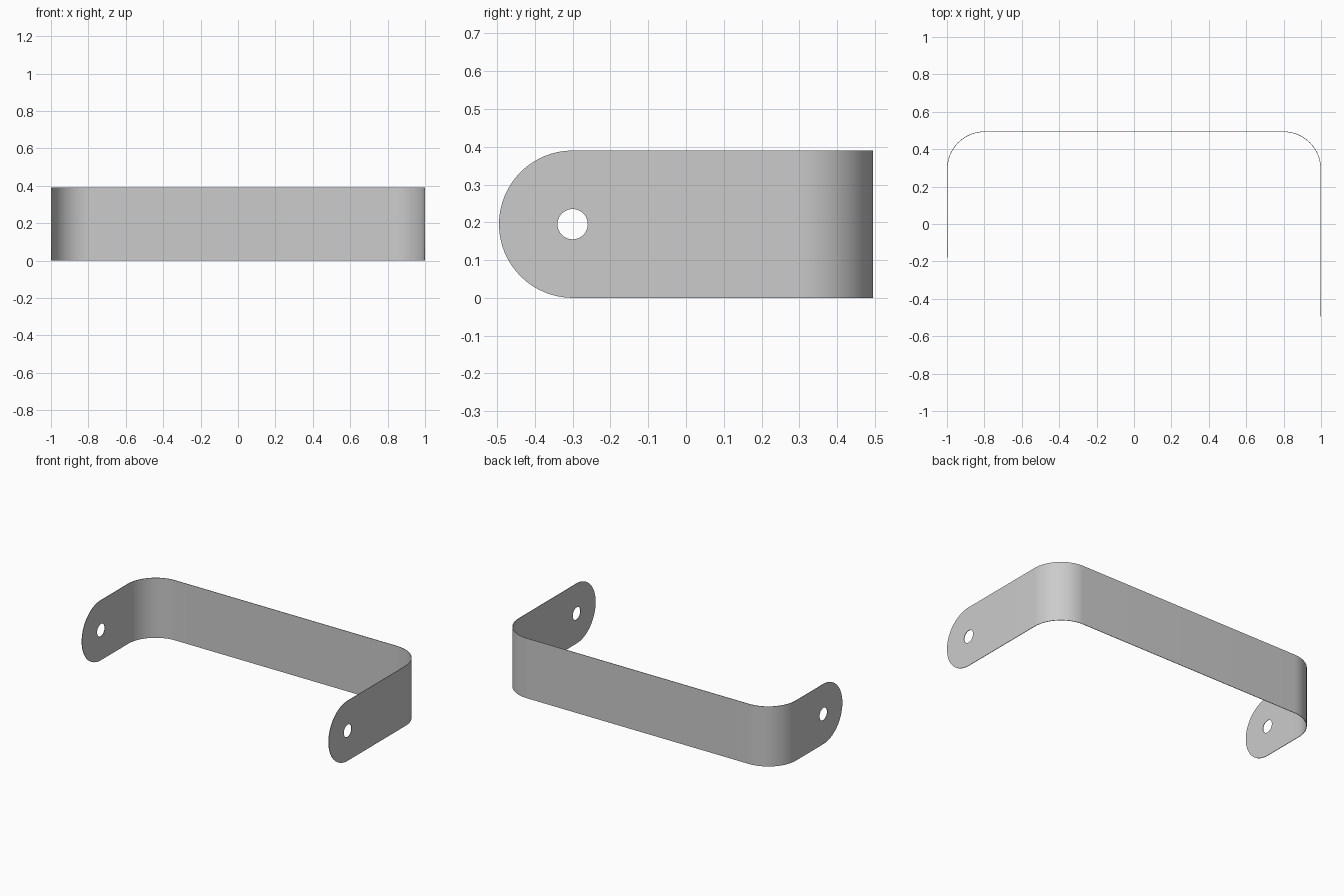
import bpy
import bmesh
from math import sin, cos, tan, pi, radians

cube = bpy.data.objects.get("Cube")
if cube:
    bpy.data.objects.remove(cube)

THICK = 0.003
R = 0.195                    # half the strap width, also the end radius
HOLE = 0.04
BEND = 0.2
X = 1 - THICK / 2            # middle of the sheet, side arms
Y = 0.495 - THICK / 2        # middle of the sheet, long span
STEPS = 64                   # segments around each hole

grey = bpy.data.materials.new("light grey metal")
grey.use_nodes = True
colour = (0.6, 0.6, 0.6, 1)
grey.diffuse_color = colour
grey.node_tree.nodes["Principled BSDF"].inputs["Base Color"].default_value = colour

bm = bmesh.new()


def end_plate(x, yc):
    """Rounded arm end with a screw hole, square towards the bend."""
    rings = []
    for i in range(STEPS):
        a = 2 * pi * i / STEPS
        c, s = cos(a), sin(a)
        reach = R if c < 0 else R / max(abs(c), abs(s))
        rings.append([bm.verts.new((x, yc + d * c, R + d * s)) for d in (HOLE, reach)])
    for (a, b), (c, d) in zip(rings, rings[1:] + rings[:1]):
        bm.faces.new((a, b, d, c))


def corner(side, n=20):
    """Points of a rounded corner, from the arm to the long span."""
    return [(side * (X - BEND + BEND * cos(t)), Y - BEND + BEND * sin(t))
            for t in (pi / 2 * i / n for i in range(n + 1))]


# Arm ends: the left arm is longer than the right one
left_hole, right_hole = -0.3, 0.015
end_plate(X, left_hole)
end_plate(-X, right_hole)

# Bent strap between the two ends
path = [(-X, right_hole + R)] + corner(-1) + corner(1)[::-1] + [(X, left_hole + R)]
quarter = STEPS // 8
heights = [R + R * tan(2 * pi * i / STEPS) for i in range(-quarter, quarter + 1)]
columns = [[bm.verts.new((x, y, z)) for z in heights] for x, y in path]
for p, q in zip(columns, columns[1:]):
    for j in range(len(heights) - 1):
        bm.faces.new((p[j], q[j], q[j + 1], p[j + 1]))

bmesh.ops.remove_doubles(bm, verts=bm.verts, dist=0.0005)
bmesh.ops.recalc_face_normals(bm, faces=bm.faces)

mesh = bpy.data.meshes.new("bent_strap")
bm.to_mesh(mesh)
bm.free()
mesh.materials.append(grey)
strap = bpy.data.objects.new("bent_strap", mesh)
bpy.context.collection.objects.link(strap)

# Sheet thickness
solid = strap.modifiers.new("thickness", 'SOLIDIFY')
solid.thickness = THICK
solid.offset = 0

bpy.ops.object.select_all(action='DESELECT')
strap.select_set(True)
bpy.context.view_layer.objects.active = strap
bpy.ops.object.modifier_apply(modifier=solid.name)
bpy.ops.object.shade_smooth_by_angle(angle=radians(30))
